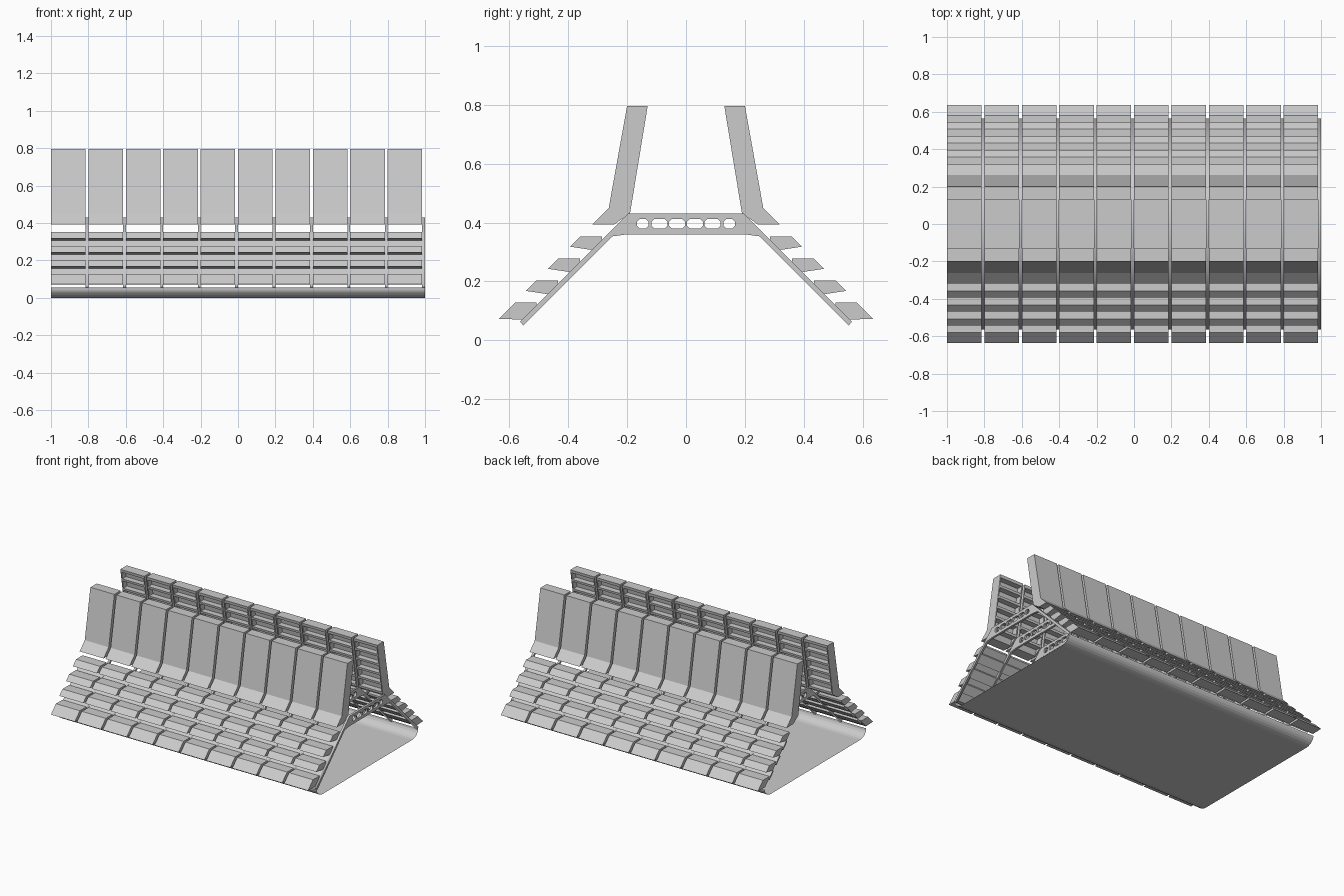
import bpy, bmesh, math
from mathutils import Matrix

if "Cube" in bpy.data.objects:
    bpy.data.objects.remove(bpy.data.objects["Cube"])

COUNT, PITCH, WIDTH, RIB = 10, 0.2, 0.185, 0.015


def add_prism(bm, pts, x0, x1):
    """Extrude a closed (y, z) profile along x, on both sides of the model."""
    for s in (1, -1):
        a = [bm.verts.new((x0, s * y, z)) for y, z in pts]
        b = [bm.verts.new((x1, s * y, z)) for y, z in pts]
        n = len(pts)
        bm.faces.new(a)
        bm.faces.new(b)
        for i in range(n):
            bm.faces.new((a[i], a[(i + 1) % n], b[(i + 1) % n], b[i]))


def finish(bm, name):
    bmesh.ops.recalc_face_normals(bm, faces=bm.faces)
    me = bpy.data.meshes.new(name)
    bm.to_mesh(me)
    bm.free()
    return me


def repeat(me, name, x):
    for i in range(COUNT):
        ob = bpy.data.objects.new(f"{name}_{i + 1}", me)
        ob.location.x = x + i * PITCH
        bpy.context.collection.objects.link(ob)


# Upper walls: outer shell, end cheeks and floors across the open inner face
full = [(.318, .393), (.262, .45), (.2, .795), (.13, .795), (.19, .43), (.245, .393)]
shell = [(.318, .393), (.262, .45), (.2, .795), (.17, .795), (.23, .43), (.245, .393)]
bm = bmesh.new()
add_prism(bm, shell, .008, WIDTH - .008)
add_prism(bm, full, 0, .008)
add_prism(bm, full, WIDTH - .008, WIDTH)


def inner(z):
    return .19 - .06 * (z - .43) / .365


for k in range(6):
    z0 = .43 + k * .07
    z1 = min(z0 + .016, .795)
    if k == 5:
        z0, z1 = .775, .795
    add_prism(bm, [(inner(z0), z0), (inner(z0) + .045, z0),
                   (inner(z1) + .045, z1), (inner(z1), z1)], .008, WIDTH - .008)
repeat(finish(bm, "upper_wall"), "upper_wall", -1)

# Terraces stepping down both slopes; the lowest is taller
bm = bmesh.new()
for k in range(4):
    h = .055 if k == 3 else .035
    tip, z = (.635, .073) if k == 3 else (.393 + .075 * k, .318 - .075 * k)
    back = .556 if k == 3 else tip - .073
    top = tip - h
    back_top = back - h - (0 if k < 3 else -.007)
    add_prism(bm, [(tip, z), (top, z + h), (back_top, z + h),
                   (back_top, .627 - back_top), (back, .627 - back)], 0, WIDTH)
repeat(finish(bm, "terrace"), "terrace", -1)

# Sloping panels closing the space behind each terrace row
bm = bmesh.new()
for k in range(3):
    y0 = .318 + .075 * k
    y1 = y0 + .044
    add_prism(bm, [(y0, .626 - y0), (y1, .626 - y1),
                   (y1 - .006, .614 - y1), (y0 - .006, .614 - y0)], 0, WIDTH)
repeat(finish(bm, "slope_panel"), "slope_panel", -1)

# Frames between modules, with a row of chamfered openings
half = [(.197, .43), (.563, .064), (.552, .051), (.25, .353), (.2, .36)]
outline = half + [(-y, z) for y, z in reversed(half)]
loops = [outline]
for cy, w in ((-.147, .019), (-.09, .027), (-.03, .027), (.03, .027), (.09, .027), (.147, .019)):
    c, h, cz = .009, .016, .396
    loops.append([(cy + sx * dx, cz + sz * dz) for sx, sz, dx, dz in (
        (-1, -1, w, h - c), (-1, -1, w - c, h), (1, -1, w - c, h), (1, -1, w, h - c),
        (1, 1, w, h - c), (1, 1, w - c, h), (-1, 1, w - c, h), (-1, 1, w, h - c))])
cu = bpy.data.curves.new("frame_profile", 'CURVE')
cu.dimensions = '2D'
cu.fill_mode = 'BOTH'
cu.extrude = RIB / 2
for pts in loops:
    sp = cu.splines.new('POLY')
    sp.points.add(len(pts) - 1)
    for p, (y, z) in zip(sp.points, pts):
        p.co = (y, z, 0, 1)
    sp.use_cyclic_u = True
tmp = bpy.data.objects.new("frame_profile", cu)
bpy.context.collection.objects.link(tmp)
bpy.context.view_layer.update()
me = bpy.data.meshes.new_from_object(tmp.evaluated_get(bpy.context.evaluated_depsgraph_get()))
bpy.data.objects.remove(tmp)
me.transform(Matrix(((0, 0, 1, 0), (1, 0, 0, 0), (0, 1, 0, 0), (0, 0, 0, 1))))
repeat(me, "frame", -1 + WIDTH + RIB / 2)

# Ground sheet with curved lips up to the feet of the frames
lip = [(.49 + .07 * math.sin(math.radians(a)), .055 * (1 - math.cos(math.radians(a))))
       for a in range(0, 91, 15)]
path = [(-y, z) for y, z in reversed(lip)] + lip
bm = bmesh.new()
rows = [(bm.verts.new((-1, y, z)), bm.verts.new((1, y, z))) for y, z in path]
for (a, b), (c, d) in zip(rows, rows[1:]):
    bm.faces.new((a, c, d, b))
ob = bpy.data.objects.new("ground_sheet", finish(bm, "ground_sheet"))
bpy.context.collection.objects.link(ob)
